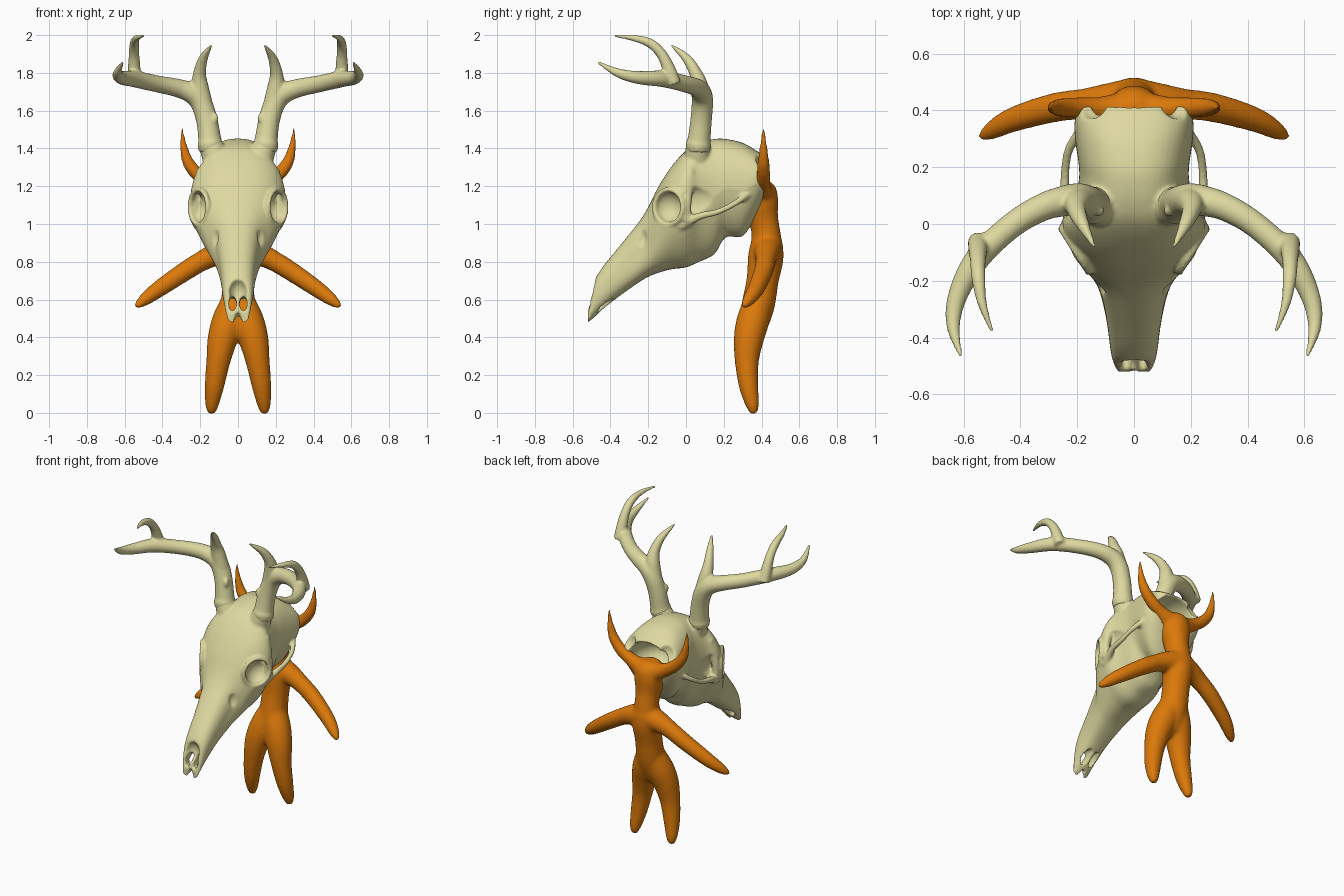
import bpy, bmesh, math
from mathutils import Vector, Matrix

cube = bpy.data.objects.get("Cube")
if cube:
    bpy.data.objects.remove(cube, do_unlink=True)


def make_material(name, colour):
    mat = bpy.data.materials.new(name)
    mat.use_nodes = True
    mat.diffuse_color = (*colour, 1)
    shader = next(n for n in mat.node_tree.nodes if n.type == 'BSDF_PRINCIPLED')
    shader.inputs["Base Color"].default_value = (*colour, 1)
    return mat


bone = make_material("bone", (0.73, 0.69, 0.35))
orange = make_material("orange", (0.71, 0.19, 0.003))


def spline(points, steps=6):
    """Smooth interpolation through tuples of any length."""
    result = []
    last = len(points) - 1
    for i in range(last):
        a, b = points[max(i - 1, 0)], points[i]
        c, d = points[i + 1], points[min(i + 2, last)]
        for step in range(steps):
            t = step / steps
            result.append([q + 0.5 * t * ((r - p) + t * ((2*p - 5*q + 4*r - s) + t * (3*(q - r) + s - p)))
                           for p, q, r, s in zip(a, b, c, d)])
    result.append(list(points[-1]))
    return result


def loft(bm, rings):
    """Bridge a list of rings and cap both ends."""
    loops = [[bm.verts.new(co) for co in ring] for ring in rings]
    count = len(loops[0])
    for low, high in zip(loops, loops[1:]):
        for i in range(count):
            j = (i + 1) % count
            bm.faces.new((low[i], low[j], high[j], high[i]))
    bm.faces.new(loops[0][::-1])
    bm.faces.new(loops[-1])


def tube(bm, points, side=1, sides=20):
    """Round tapering limb through (x, y, z, radius) points."""
    path = spline([(p[0] * side, *p[1:]) for p in points])
    centres = [Vector(p[:3]) for p in path]
    rings = []
    normal = None
    for i, p in enumerate(path):
        along = (centres[min(i + 1, len(path) - 1)] - centres[max(i - 1, 0)]).normalized()
        if normal is None:
            normal = along.orthogonal()
        normal = (normal - along * normal.dot(along)).normalized()
        across = along.cross(normal)
        radius = max(p[3], 0.004)
        rings.append([centres[i] + radius * (math.cos(a) * normal + math.sin(a) * across)
                      for a in (math.tau * k / sides for k in range(sides))])
    loft(bm, rings)


def ball(bm, centre, radii):
    matrix = Matrix.Translation(centre) @ Matrix.Diagonal((*radii, 1))
    bmesh.ops.create_uvsphere(bm, u_segments=28, v_segments=18, radius=1, matrix=matrix)


def finish(bm, name, material):
    bmesh.ops.recalc_face_normals(bm, faces=bm.faces[:])
    mesh = bpy.data.meshes.new(name)
    bm.to_mesh(mesh)
    bm.free()
    mesh.materials.append(material)
    obj = bpy.data.objects.new(name, mesh)
    bpy.context.collection.objects.link(obj)
    return obj


def apply_modifiers(obj):
    bpy.context.view_layer.update()
    evaluated = obj.evaluated_get(bpy.context.evaluated_depsgraph_get())
    mesh = bpy.data.meshes.new_from_object(evaluated)
    obj.modifiers.clear()
    obj.data = mesh


def fuse(obj, voxel, iterations):
    """Melt overlapping parts into one smooth skin."""
    remesh = obj.modifiers.new("fuse", 'REMESH')
    remesh.mode = 'VOXEL'
    remesh.voxel_size = voxel
    soften = obj.modifiers.new("soften", 'SMOOTH')
    soften.factor = 0.5
    soften.iterations = iterations
    material = obj.data.materials[0]
    apply_modifiers(obj)
    obj.data.materials.clear()
    obj.data.materials.append(material)
    for polygon in obj.data.polygons:
        polygon.material_index = 0
        polygon.use_smooth = True


# Skull: stations of y, bottom, top, half width, narrowing of the lower half
stations = [
    (-.52, .475, .53, .06, 0), (-.49, .5, .68, .072, 0), (-.45, .54, .76, .082, 0),
    (-.35, .62, .885, .095, -.05), (-.25, .69, 1.01, .115, -.15), (-.2, .72, 1.09, .14, -.05),
    (-.15, .74, 1.19, .185, .15), (-.08, .76, 1.3, .235, .3), (0, .77, 1.39, .255, .35),
    (.07, .8, 1.43, .215, .3), (.15, .84, 1.45, .195, .3), (.21, .93, 1.45, .195, .3),
    (.3, .935, 1.43, .208, .3), (.37, 1.04, 1.39, .208, .2), (.415, 1.14, 1.36, .18, 0)]


def skull_ring(station, sides=48):
    y, bottom, top, width, narrow = station
    ring = []
    for k in range(sides):
        angle = math.tau * k / sides
        c, s = math.cos(angle), math.sin(angle)
        c = math.copysign(abs(c) ** 0.8, c)
        s = math.copysign(abs(s) ** 0.8, s)
        ring.append((width * c * (1 + narrow * min(s, 0)), y,
                     (top + bottom) / 2 + s * (top - bottom) / 2))
    return ring


bm = bmesh.new()
loft(bm, [skull_ring(s) for s in spline(stations, 4)])
skull = finish(bm, "skull", bone)

# Hollows: braincase with scalloped edge, nose, eye sockets, temples, cheek pits
bm = bmesh.new()
ball(bm, (0, .43, 1.23), (.155, .22, .125))
ball(bm, (0, -.525, .645), (.054, .075, .075))
ball(bm, (0, -.53, .49), (.018, .05, .045))
for side in (1, -1):
    ball(bm, (side * .15, .43, 1.34), (.055, .06, .07))
    ball(bm, (side * .029, -.45, .575), (.021, .11, .042))
    ball(bm, (side * .22, -.1, 1.09), (.075, .085, .085))
    ball(bm, (side * .225, .06, 1.12), (.04, .14, .075))
    ball(bm, (side * .14, -.235, .93), (.04, .03, .06))
cutter = finish(bm, "hollow_cutter", bone)
cutter.hide_render = True
cut = skull.modifiers.new("hollows", 'BOOLEAN')
cut.operation = 'DIFFERENCE'
cut.solver = 'EXACT'
cut.use_self = True
cut.object = cutter
apply_modifiers(skull)
bpy.data.objects.remove(cutter, do_unlink=True)

# Eye rims, cheek arches, bars behind the eyes and antler stumps
bm = bmesh.new()
bm.from_mesh(skull.data)
for side in (1, -1):
    rim = []
    for k in range(17):
        angle = math.tau * k / 16
        rim.append((.207 + .047 * math.cos(angle), -.092 + .075 * math.cos(angle),
                    1.09 + .092 * math.sin(angle), .014))
    tube(bm, rim, side)
    tube(bm, [(.205, -.03, .99, .03), (.24, .07, 1.04, .02), (.243, .17, 1.065, .016),
              (.23, .26, 1.11, .016), (.185, .33, 1.16, .02)], side)
    tube(bm, [(.225, 0, 1.02, .028), (.228, .005, 1.13, .026), (.185, .02, 1.28, .035)], side)
    tube(bm, [(.11, .06, 1.33, .075), (.145, .065, 1.42, .063)], side)
old = skull
skull = finish(bm, "skull_bone", bone)
bpy.data.objects.remove(old, do_unlink=True)
fuse(skull, 0.008, 5)

# Antlers: burr, curved main beam and two tines
for side, name in ((1, "left_antler"), (-1, "right_antler")):
    bm = bmesh.new()
    tube(bm, [(.145, .065, 1.38, .06), (.147, .066, 1.42, .068), (.15, .07, 1.45, .061),
              (.165, .08, 1.55, .057), (.195, .087, 1.64, .057), (.24, .082, 1.69, .055),
              (.32, .06, 1.72, .049), (.43, -.005, 1.742, .045), (.55, -.12, 1.768, .044),
              (.62, -.25, 1.775, .035), (.637, -.36, 1.80, .024), (.61, -.467, 1.857, .007)], side)
    tube(bm, [(.175, .085, 1.6, .05), (.2, .075, 1.72, .046), (.203, .05, 1.8, .034),
              (.182, 0, 1.88, .024), (.14, -.08, 1.948, .007)], side)
    tube(bm, [(.55, -.06, 1.74, .035), (.55, -.09, 1.82, .034), (.55, -.13, 1.9, .028),
              (.548, -.19, 1.957, .025), (.535, -.28, 1.985, .017), (.5, -.378, 1.995, .007)], side)
    ball(bm, (side * .122, .045, 1.56), (.018, .018, .03))
    fuse(finish(bm, name, bone), 0.008, 6)

# Horned figure: spine and head, then limbs and horns
bm = bmesh.new()
tube(bm, [(0, .335, .38, .03), (0, .345, .43, .07), (0, .38, .56, .088), (0, .405, .7, .086),
          (0, .423, .83, .095), (0, .425, .94, .078), (0, .41, 1.02, .08), (0, .392, 1.11, .098),
          (0, .39, 1.19, .088), (0, .39, 1.235, .045)])
for side in (1, -1):
    tube(bm, [(.01, .385, .6, .075), (.05, .355, .49, .087), (.082, .332, .39, .08),
              (.105, .322, .27, .064), (.125, .332, .14, .052), (.138, .352, .04, .036),
              (.14, .36, -.007, .018)], side)
    tube(bm, [(0, .433, .87, .085), (.1, .428, .845, .067), (.18, .422, .81, .055),
              (.28, .41, .75, .052), (.42, .37, .655, .045), (.5, .33, .595, .033),
              (.542, .302, .561, .014)], side)
    tube(bm, [(.03, .4, 1.16, .07), (.12, .405, 1.2, .045), (.2, .41, 1.25, .038),
              (.26, .41, 1.32, .033), (.288, .41, 1.41, .021), (.297, .41, 1.51, .008)], side)
fuse(finish(bm, "horned_figure", orange), 0.01, 14)
